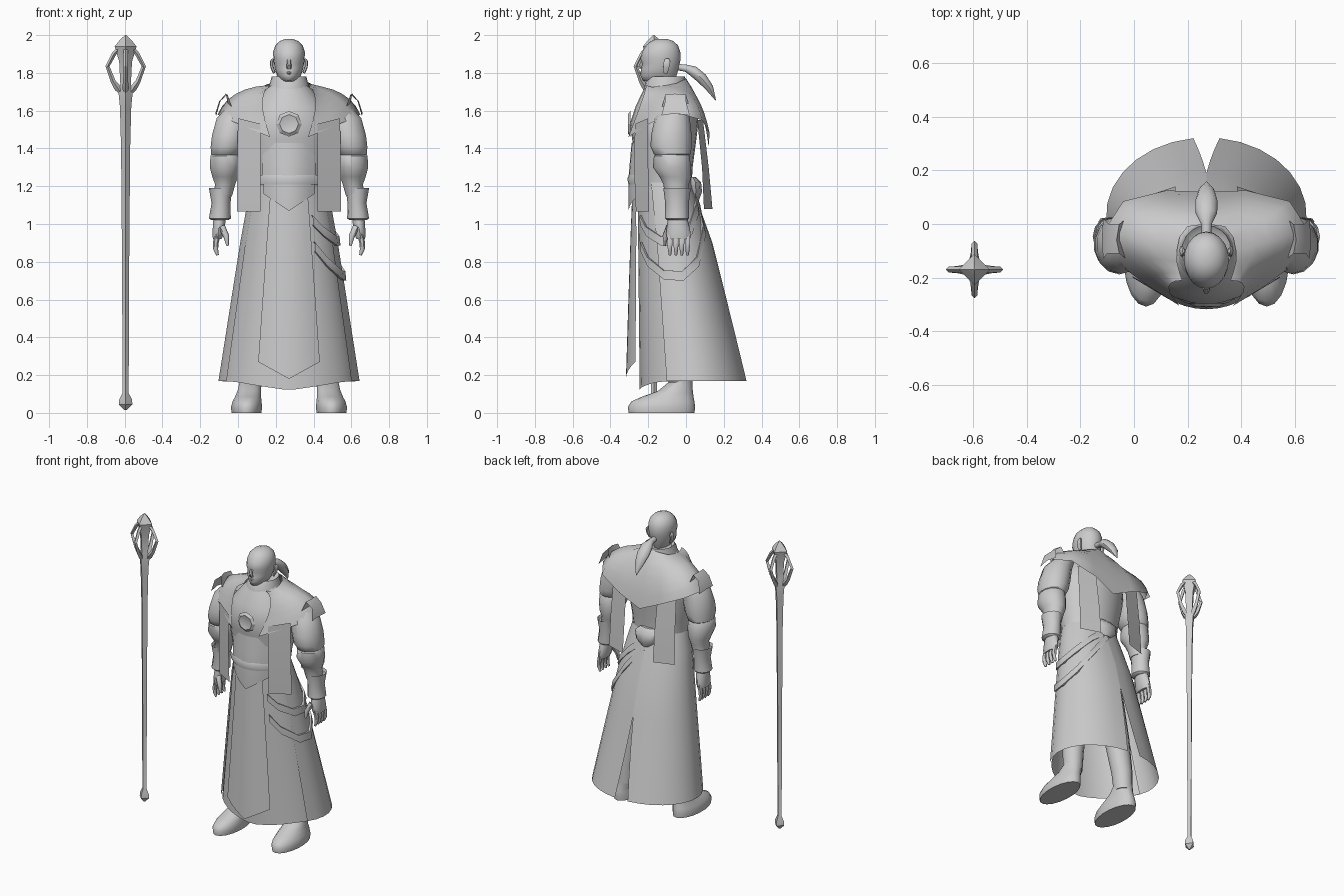
import bpy, bmesh, math
from mathutils import Vector

CX = 0.27  # figure centre line
grey = bpy.data.materials.new("plain_grey")
grey.diffuse_color = (0.6, 0.6, 0.6, 1)


def grid(name, rows, close=False, caps=False, off=CX, angle=40):
    """Skin rows of points into one surface."""
    bm = bmesh.new()
    vs = [[bm.verts.new((p[0] + off, p[1], p[2])) for p in r] for r in rows]
    n = len(rows[0])
    for a, b in zip(vs, vs[1:]):
        for i in range(n if close else n - 1):
            j = (i + 1) % n
            bm.faces.new((a[i], a[j], b[j], b[i]))
    if caps:
        bm.faces.new(vs[0])
        bm.faces.new(vs[-1])
    bmesh.ops.recalc_face_normals(bm, faces=bm.faces)
    me = bpy.data.meshes.new(name)
    bm.to_mesh(me)
    bm.free()
    me.materials.append(grey)
    me.shade_smooth()
    me.set_sharp_from_angle(angle=math.radians(angle))
    ob = bpy.data.objects.new(name, me)
    bpy.context.collection.objects.link(ob)
    return ob


def loft(name, rings, n=16, off=CX, angle=40):
    """Rings: z, centre x, half width, front y, back y."""
    rows = []
    for z, x, w, f, b in rings:
        rows.append([(x + w * math.sin(t), (f + b) / 2 - (b - f) / 2 * math.cos(t), z)
                     for t in (2 * math.pi * i / n for i in range(n))])
    return grid(name, rows, True, True, off, angle)


def tube(name, pts, n=8, off=CX, angle=40):
    """Path points: x, y, z, radius sideways, radius across."""
    rows = []
    for i, p in enumerate(pts):
        d = Vector(pts[min(i + 1, len(pts) - 1)][:3]) - Vector(pts[max(i - 1, 0)][:3])
        side = d.cross((0, 1, 0) if abs(d.normalized().y) < 0.8 else (0, 0, 1)).normalized()
        up = side.cross(d).normalized()
        rows.append([Vector(p[:3]) + side * p[3] * math.cos(t) + up * p[4] * math.sin(t)
                     for t in (2 * math.pi * k / n for k in range(n))])
    return grid(name, rows, True, True, off, angle)


def panel(name, rows, n=8):
    """Front panel rows: z, half width, y, side sweep, centre drop."""
    us = [2 * i / n - 1 for i in range(n + 1)]
    return grid(name, [[(w * u, y + s * u * u, z - d * (1 - abs(u))) for u in us]
                       for z, w, y, s, d in rows])


def lerp(z, table):
    for (z0, a), (z1, b) in zip(table, table[1:]):
        if z >= z1:
            return a + (b - a) * (z0 - z) / (z0 - z1)
    return table[-1][1]


def skirt(deg, z, k=1.0):
    """Point on the flared skirt; 0 degrees is the front."""
    w = lerp(z, [(1.25, .185), (1.05, .235), (.1, .385)]) * k
    f = lerp(z, [(1.25, -.262), (.1, -.255)])
    b = lerp(z, [(1.25, .02), (1.15, .05), (.9, .14), (.1, .34)])
    t = math.radians(deg)
    return (w * math.sin(t), (f + b) / 2 - (b - f) / 2 * k * math.cos(t), z)


# Torso and collar
loft("torso", [(1.0, 0, .18, -.235, .03), (1.2, 0, .185, -.26, .03), (1.3, 0, .2, -.27, .035),
               (1.45, 0, .23, -.285, .055), (1.53, 0, .235, -.298, .065), (1.62, 0, .2, -.268, .055),
               (1.69, 0, .14, -.235, .02), (1.74, 0, .1, -.208, 0)], 24)
loft("collar", [(1.70, 0, .115, -.225, .01), (1.75, 0, .1, -.215, 0), (1.78, 0, .092, -.195, -.005),
                (1.76, 0, .07, -.18, -.03)], 20)

# Head, face and hair
loft("head", [(1.68, 0, .06, -.18, -.04), (1.752, 0, .058, -.19, -.05), (1.757, 0, .04, -.228, -.06),
              (1.785, 0, .062, -.24, -.05), (1.82, 0, .075, -.238, -.04), (1.85, 0, .08, -.232, -.033),
              (1.875, 0, .083, -.242, -.028), (1.91, 0, .084, -.232, -.03), (1.945, 0, .073, -.213, -.042),
              (1.968, 0, .05, -.186, -.066), (1.98, 0, .02, -.155, -.1)], 20, angle=60)
tube("nose", [(0, -.236, 1.87, .009, .008), (0, -.248, 1.84, .013, .012), (0, -.238, 1.823, .014, .008)], 6)
tube("mouth", [(-.028, -.222, 1.797, .005, .006), (0, -.24, 1.8, .008, .006),
               (.028, -.222, 1.797, .005, .006)], 6)
tube("ponytail", [(0, -.04, 1.83, .018, .018), (0, 0, 1.825, .02, .02), (0, .04, 1.808, .04, .03),
                  (0, .085, 1.77, .042, .03), (0, .125, 1.72, .03, .022), (0, .157, 1.655, .002, .002)], 10)

# Mantle: neck, shoulder and edge points from the back centre to the front opening
cols = [((0, 0, 1.77), (0, .075, 1.62), (0, .12, 1.41)),
        ((.07, -.01, 1.765), (.13, .075, 1.64), (.15, .125, 1.48)),
        ((.1, -.05, 1.745), (.25, .04, 1.665), (.31, .085, 1.55)),
        ((.11, -.1, 1.735), (.28, -.05, 1.69), (.378, -.02, 1.58)),
        ((.11, -.14, 1.73), (.25, -.13, 1.67), (.34, -.14, 1.56)),
        ((.1, -.18, 1.725), (.185, -.19, 1.65), (.22, -.23, 1.51)),
        ((.09, -.21, 1.735), (.14, -.235, 1.65), (.10, -.305, 1.46))]
rows = []
for i in range(7):
    t = i / 6
    k = ((1 - t) * (1 - 2 * t), 4 * t * (1 - t), t * (2 * t - 1))
    half = [sum((Vector(p) * w for p, w in zip(c, k)), Vector()) for c in cols]
    rows.append([(-p.x, p.y, p.z) for p in half[:0:-1]] + half)
grid("mantle", rows, angle=60)

# Chest medallion
grid("medallion", [[(r * math.cos(a), y + .25 * (r * math.cos(a)) ** 2, 1.53 + r * math.sin(a))
                    for a in (i * math.pi / 4 for i in range(8))]
                   for r, y in ((.068, -.295), (.05, -.308), (.03, -.302))], True, True, angle=25)

# Skirt front, waist panels and long tabard
hem = lambda d: .12 + .045 * min(1, abs(d) / 50)
angs = range(-75, 76, 10)
grid("skirt_front", [[skirt(d, 1.2 + (hem(d) - 1.2) * t / 6, .97) for d in angs] for t in range(7)])
panel("tabard", [(1.15, .10, -.285, .02, 0), (.95, .115, -.293, .03, 0), (.6, .14, -.305, .04, 0),
                 (.27, .163, -.318, .05, .09)])
panel("waist_wrap", [(1.43, .14, -.288, .055, 0), (1.32, .14, -.298, .06, 0), (1.24, .14, -.305, .065, 0),
                     (1.16, .135, -.303, .065, .09)])
panel("belt", [(1.26, .16, -.302, .07, 0), (1.24, .162, -.311, .075, 0), (1.21, .16, -.305, .075, 0)])

# Coat tails, each running from the side to the back slit
for s in (-1, 1):
    rows = []
    for z in (1.22, 1.1, .9, .7, .5, .32, .17):
        end = 180 - 7.5 * max(0, (.68 - z) / .51)
        rows.append([(s * p[0], p[1], p[2]) for p in
                     (skirt(62 + (end - 62) * i / 9, z) for i in range(10))])
    grid("coat_tail", rows)

# Draped hip belts on one side, rising to the back of the waist
for name, keys in (("upper_hip_belt", [(180, 1.17), (150, 1.08), (120, .97), (95, .91), (70, .91), (45, .96), (30, 1.02)]),
                   ("lower_hip_belt", [(180, 1.13), (150, .97), (120, .80), (95, .725), (70, .73), (45, .80), (30, .88)])):
    grid(name, [[skirt(d, z + h, k) for d, z in keys]
                for h, k in ((-.025, 1.0), (-.025, 1.05), (.025, 1.06), (.025, 1.0))])
loft("back_bow", [(1.13, 0, .03, .02, .07), (1.17, 0, .075, .02, .085), (1.22, 0, .085, .02, .08),
                  (1.25, 0, .05, .02, .05)], 8)

# Parts repeated on both sides
for s in (-1, 1):
    def strip(name, pts):
        grid(name, [[(s * p[0], p[1], p[2]) for p in r] for r in pts])

    strip("front_stole", [[(.15, -.27, 1.53), (.27, -.2, 1.56)], [(.15, -.275, 1.3), (.275, -.2, 1.3)],
                          [(.15, -.265, 1.065), (.275, -.195, 1.065)]])
    strip("back_stole", [[(.12, .09, 1.55), (.24, .06, 1.55)], [(.115, .12, 1.3), (.245, .085, 1.3)],
                         [(.115, .14, 1.08), (.25, .095, 1.08)]])
    strip("shoulder_flap", [[(.30, -.13, 1.61), (.32, -.06, 1.62), (.30, .02, 1.61)],
                            [(.325, -.11, 1.685), (.335, -.06, 1.69), (.325, 0, 1.685)],
                            [(.37, -.11, 1.65), (.36, -.05, 1.66), (.365, 0, 1.65)],
                            [(.385, -.13, 1.575), (.39, -.06, 1.585), (.385, .02, 1.575)]])
    # Arm
    loft("upper_sleeve", [(1.62, s * .26, .07, -.13, .01), (1.56, s * .295, .09, -.165, .02),
                          (1.47, s * .315, .095, -.185, .03), (1.41, s * .325, .092, -.188, .03),
                          (1.37, s * .335, .08, -.17, .025), (1.35, s * .335, .06, -.14, 0)], 14)
    loft("elbow_sleeve", [(1.385, s * .335, .06, -.14, 0), (1.36, s * .338, .08, -.17, .02),
                          (1.30, s * .338, .083, -.175, .025), (1.25, s * .338, .07, -.14, .028),
                          (1.21, s * .338, .055, -.12, .015), (1.15, s * .35, .05, -.11, .01)], 14)
    loft("bracer", [(1.17, s * .36, .055, -.115, .02), (1.19, s * .362, .062, -.12, .025),
                    (1.11, s * .36, .05, -.11, .015), (1.03, s * .366, .058, -.112, .015),
                    (1.02, s * .366, .045, -.1, .005)], 12)
    loft("hand", [(1.06, s * .365, .035, -.09, 0), (1.0, s * .37, .034, -.1, .015),
                  (.95, s * .375, .032, -.105, .025), (.92, s * .38, .024, -.1, .022)], 10, angle=60)
    for y in (-.085, -.053, -.022, .008):
        tube("finger", [(s * .378, y, .945, .016, .016), (s * .388, y, .9, .015, .015),
                        (s * .388, y, .865, .013, .013), (s * .378, y, .835, .007, .007)], 6, angle=60)
    tube("thumb", [(s * .355, -.09, .985, .018, .018), (s * .332, -.11, .935, .016, .016),
                   (s * .325, -.112, .885, .007, .007)], 6, angle=60)
    tube("ear", [(s * .078, -.108, 1.80, .008, .012), (s * .09, -.105, 1.83, .009, .018),
                 (s * .092, -.1, 1.86, .009, .02), (s * .085, -.1, 1.875, .005, .01)], 6)
    # Leg and shoe
    loft("leg", [(.9, s * .12, .09, -.17, .0), (.5, s * .17, .08, -.13, .03), (.25, s * .2, .065, -.1, .035),
                 (.12, s * .205, .058, -.09, .035)], 14)
    loft("shoe", [(0, s * .225, .08, -.303, .045), (.03, s * .225, .084, -.308, .048),
                  (.06, s * .222, .078, -.29, .045), (.085, s * .217, .07, -.235, .04),
                  (.115, s * .21, .064, -.15, .036), (.16, s * .205, .058, -.095, .034)], 18, angle=60)

# Staff with a four-sided crystal head and bent prongs
SX, SY = -.595, -.17
staff = [(.015, .006), (.045, .036), (.07, .034), (.105, .016), (.8, .019), (1.4, .024), (1.62, .03),
         (1.7, .038), (1.74, .028), (1.86, .034), (1.94, .058), (1.975, .03), (2.0, .003)]
loft("staff", [(z, SX, r, SY - r, SY + r) for z, r in staff], 4, 0, 30)
for k in range(4):
    c, n = round(math.cos(k * math.pi / 2)), round(math.sin(k * math.pi / 2))
    tube("prong", [(SX + c * r, SY + n * r, z, w, w) for r, z, w in
                   ((.035, 1.93, .011), (.062, 1.90, .012), (.096, 1.835, .011),
                    (.066, 1.755, .013), (.042, 1.72, .018), (.03, 1.70, .012))], 4, 0, 30)
